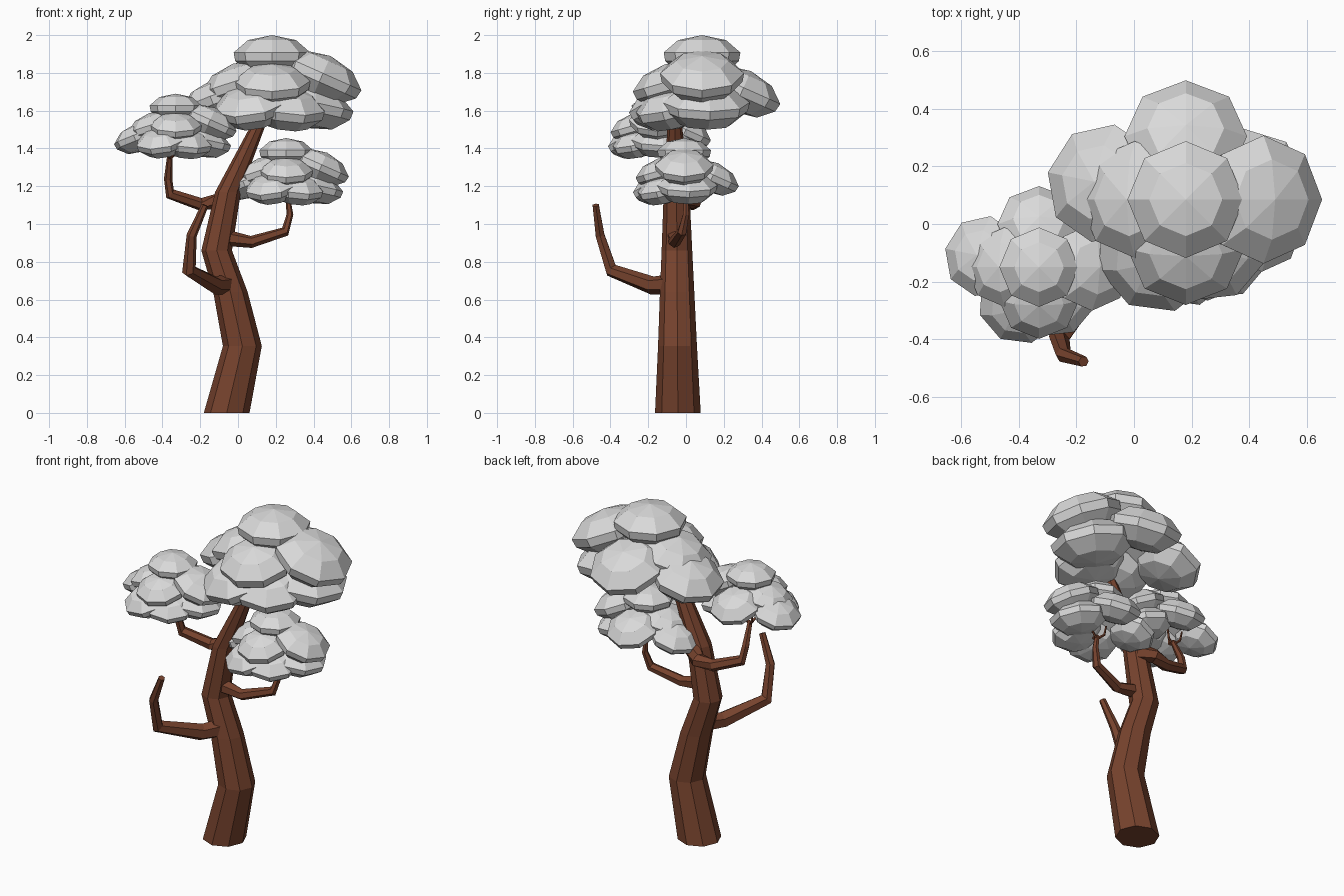
import bpy, bmesh, math
from mathutils import Vector, Matrix

if "Cube" in bpy.data.objects:
    bpy.data.objects.remove(bpy.data.objects["Cube"])


def material(name, rgb):
    m = bpy.data.materials.new(name)
    m.diffuse_color = (*rgb, 1)
    m.use_nodes = True
    m.node_tree.nodes["Principled BSDF"].inputs["Base Color"].default_value = m.diffuse_color
    return m


BARK = material("brown bark", (0.185, 0.056, 0.027))
LEAF = material("light grey foliage", (0.7, 0.7, 0.7))


def finish(bm, name, mat):
    bmesh.ops.recalc_face_normals(bm, faces=bm.faces)
    me = bpy.data.meshes.new(name)
    bm.to_mesh(me)
    bm.free()
    me.materials.append(mat)
    ob = bpy.data.objects.new(name, me)
    bpy.context.collection.objects.link(ob)
    return ob


def skin(bm, rings):
    """Bridge a list of equally sized vertex rings with quads."""
    for a, b in zip(rings, rings[1:]):
        n = len(a)
        for i in range(n):
            j = (i + 1) % n
            bm.faces.new((a[i], a[j], b[j], b[i]))


def tube(bm, path, sides, level=False):
    """Tapered tube along (x, y, z, radius) points; level keeps rings flat."""
    pts = [Vector(p[:3]) for p in path]
    rings = []
    for i, p in enumerate(pts):
        t = (pts[min(i + 1, len(pts) - 1)] - pts[max(i - 1, 0)]).normalized()
        q = Vector((0, 0, 1)).rotation_difference(Vector((0, 0, 1)) if level else t)
        ring = []
        for k in range(sides):
            a = math.tau * k / sides
            ring.append(bm.verts.new(p + q @ (Vector((math.cos(a), math.sin(a), 0)) * path[i][3])))
        rings.append(ring)
    skin(bm, rings)
    bm.faces.new(rings[0][::-1])
    bm.faces.new(rings[-1])


def lobe(bm, mat, r, h, sides=8):
    """Flattened eight-sided leaf clump."""
    profile = [(0.62, 0.77), (0.99, 0.2), (0.95, -0.2), (0.6, -0.77)]
    rings = [[bm.verts.new(mat @ Vector((r * pr * math.cos(math.tau * k / sides),
                                         r * pr * math.sin(math.tau * k / sides), h * pz)))
              for k in range(sides)] for pr, pz in profile]
    skin(bm, rings)
    for ring, z in ((rings[0], h), (rings[-1], -0.95 * h)):
        tip = bm.verts.new(mat @ Vector((0, 0, z)))
        for k in range(sides):
            bm.faces.new((ring[k], ring[(k + 1) % sides], tip))


# Foliage: one arrangement of lobes, repeated at three sizes
# (x, y, z from the cluster's top), radius, half height, outward tilt
LOBES = [
    (0, 0, -0.115, 0.205, 0.115, 0),
    (0.26, 0, -0.225, 0.225, 0.125, 24),
    (-0.17, 0, -0.26, 0.205, 0.115, 18),
    (0, 0.21, -0.3, 0.215, 0.12, 24),
    (0, -0.165, -0.265, 0.205, 0.115, 16),
    (0.2, 0.02, -0.38, 0.235, 0.12, 12),
    (0.08, -0.15, -0.39, 0.21, 0.115, 16),
    (-0.1, -0.185, -0.375, 0.215, 0.115, 22),
    (-0.28, 0.055, -0.345, 0.21, 0.115, 20),
]


def foliage(name, top, s):
    bm = bmesh.new()
    for x, y, z, r, h, tilt in LOBES:
        m = (Matrix.Translation(Vector(top) + Vector((x, y, z)) * s)
             @ Matrix.Rotation(math.atan2(y, x), 4, 'Z')
             @ Matrix.Rotation(math.radians(tilt), 4, 'Y'))
        lobe(bm, m, r * s, h * s)
    finish(bm, name, LEAF)


foliage("crown_foliage", (0.18, 0.085, 2.0), 1.0)
foliage("left_foliage", (-0.33, -0.15, 1.69), 0.68)
foliage("right_foliage", (0.255, -0.01, 1.455), 0.7)

# Trunk
bm = bmesh.new()
tube(bm, [(-0.06, -0.043, 0, 0.121), (0.023, -0.045, 0.354, 0.103),
          (-0.04, -0.047, 0.64, 0.091), (-0.113, -0.048, 0.86, 0.081),
          (-0.053, -0.05, 1.17, 0.068), (0.115, -0.06, 1.54, 0.037),
          (0.15, -0.04, 1.64, 0.02)], 8, level=True)
finish(bm, "trunk", BARK)


def branch(name, path, twigs=False):
    bm = bmesh.new()
    tube(bm, path, 6)
    if twigs:
        # small forks under the leaves
        x, y, z, r = path[-1]
        for k in range(3):
            a = math.tau * k / 3 + 0.3
            c, s = math.cos(a), math.sin(a)
            tube(bm, [(x, y, z - 0.02, 0.008), (x + 0.04 * c, y + 0.04 * s, z + 0.005, 0.007),
                      (x + 0.05 * c, y + 0.05 * s, z + 0.06, 0.005)], 5)
    finish(bm, name, BARK)


# Branches
branch("left_branch", [(-0.04, -0.01, 1.15, 0.05), (-0.11, 0.045, 1.12, 0.042),
                       (-0.2, 0.03, 1.105, 0.034), (-0.36, -0.02, 1.16, 0.03),
                       (-0.37, -0.04, 1.24, 0.022), (-0.36, -0.1, 1.37, 0.014)], True)
branch("right_branch", [(-0.08, -0.06, 0.93, 0.045), (0.07, -0.06, 0.905, 0.032),
                        (0.25, -0.02, 0.96, 0.026), (0.275, 0.0, 1.05, 0.018),
                        (0.265, 0.0, 1.13, 0.013)], True)
branch("bare_branch", [(-0.06, -0.08, 0.68, 0.055), (-0.12, -0.18, 0.675, 0.048),
                       (-0.26, -0.395, 0.755, 0.038), (-0.245, -0.455, 0.94, 0.027),
                       (-0.175, -0.478, 1.1, 0.019)])
